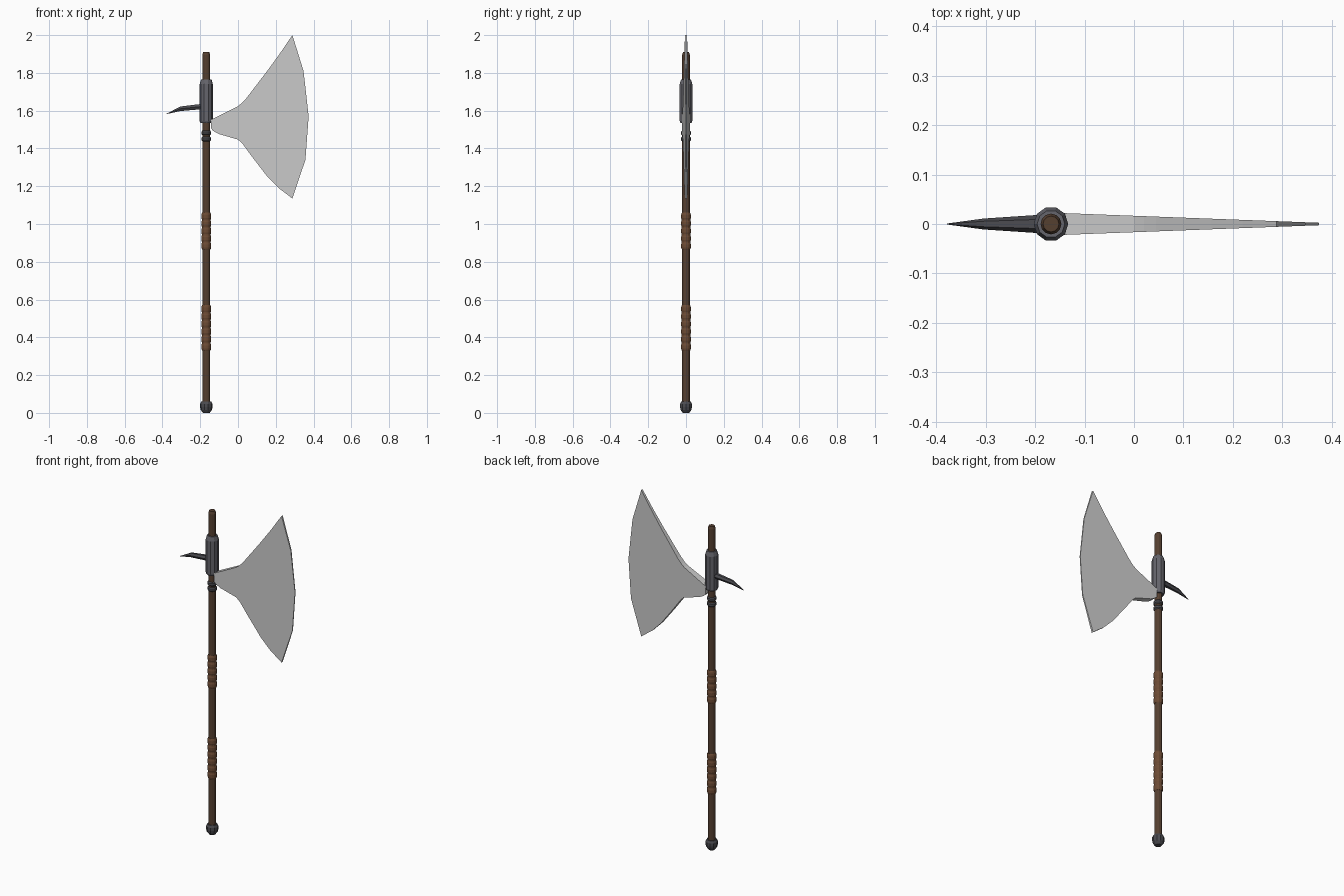
import bpy, bmesh, math

if "Cube" in bpy.data.objects:
    bpy.data.objects.remove(bpy.data.objects["Cube"])

AX = -0.168  # shaft axis position in x


def material(name, col):
    m = bpy.data.materials.new(name)
    m.diffuse_color = (*col, 1)
    m.use_nodes = True
    m.node_tree.nodes["Principled BSDF"].inputs["Base Color"].default_value = m.diffuse_color
    return m


wood = material("wood", (0.09, 0.05, 0.03))
leather = material("leather", (0.15, 0.07, 0.035))
iron = material("iron", (0.13, 0.13, 0.15))
dark_iron = material("dark_iron", (0.07, 0.07, 0.08))
steel = material("steel", (0.55, 0.55, 0.58))


def finish(name, bm, mat):
    bmesh.ops.recalc_face_normals(bm, faces=bm.faces)
    me = bpy.data.meshes.new(name)
    bm.to_mesh(me)
    bm.free()
    me.materials.append(mat)
    ob = bpy.data.objects.new(name, me)
    bpy.context.collection.objects.link(ob)
    return ob


def loft(name, rings, mat):
    """Skin a list of closed rings and cap both ends."""
    bm = bmesh.new()
    loops = [[bm.verts.new(p) for p in r] for r in rings]
    n = len(loops[0])
    for a, b in zip(loops, loops[1:]):
        for i in range(n):
            j = (i + 1) % n
            bm.faces.new((a[i], a[j], b[j], b[i]))
    bm.faces.new(loops[0])
    bm.faces.new(loops[-1])
    return finish(name, bm, mat)


def lathe(name, profile, n, mat):
    """Faceted turned part around the shaft axis; profile is (radius, z)."""
    ang = [2 * math.pi * i / n for i in range(n)]
    return loft(name, [[(AX + r * math.cos(a), r * math.sin(a), z) for a in ang]
                       for r, z in profile], mat)


# Shaft
lathe("shaft", [(0.021, 0.03), (0.021, 1.895), (0.016, 1.91)], 12, wood)

# Leather grips with gentle wrapped ridges
for name, z0, z1, turns in (("lower_grip", 0.33, 0.57, 6), ("upper_grip", 0.865, 1.06, 5)):
    step = (z1 - z0) / turns
    prof = [(0.0215, z0)]
    for k in range(turns):
        z = z0 + k * step
        prof += [(0.0235, z + 0.08 * step), (0.026, z + 0.3 * step),
                 (0.026, z + 0.7 * step), (0.0235, z + 0.92 * step)]
    prof.append((0.0215, z1))
    lathe(name, prof, 12, leather)

# Collar rings under the head
for i, z in enumerate((1.45, 1.482)):
    lathe(f"collar_ring_{i + 1}", [(0.021, z - 0.012), (0.026, z - 0.006),
                                   (0.026, z + 0.006), (0.021, z + 0.012)], 12, dark_iron)

# Pommel cap
lathe("pommel", [(0.018, 0.0), (0.03, 0.016), (0.033, 0.03),
                 (0.033, 0.048), (0.027, 0.06)], 10, dark_iron)

# Head socket
lathe("socket", [(0.031, 1.535), (0.035, 1.545), (0.035, 1.74), (0.028, 1.765)], 10, iron)

# Back spike: hexagonal sections (x, z centre, half height, half width)
spike = []
for x, z, h, w in ((-0.17, 1.623, 0.017, 0.02), (-0.2, 1.621, 0.016, 0.018),
                   (-0.305, 1.610, 0.014, 0.011), (-0.378, 1.583, 0.001, 0.001)):
    spike.append([(x, w * math.cos(a), z + h * math.sin(a))
                  for a in [math.pi * i / 3 for i in range(6)]])
loft("back_spike", spike, dark_iron)

# Blade: stations along x as (x, lower z, upper z), tapering to the edge
edge = [(0.288, 1.135), (0.357, 1.34), (0.374, 1.57), (0.347, 1.81), (0.288, 2.0)]
top = [(0.22, 1.9), (0.156, 1.812), (0.045, 1.667), (0.02, 1.64), (0.0, 1.624), (-0.142, 1.553)]
bottom = [(-0.142, 1.505), (-0.13, 1.492), (-0.1, 1.476), (0.0, 1.447), (0.024, 1.425),
          (0.075, 1.355), (0.156, 1.25), (0.215, 1.19)]
outline = edge + top + bottom
half = lambda x: 0.0025 + 0.0195 * (0.374 - x) / 0.516
loft("blade", [[(x, s * half(x), z) for x, z in outline] for s in (-1, 1)], steel)
